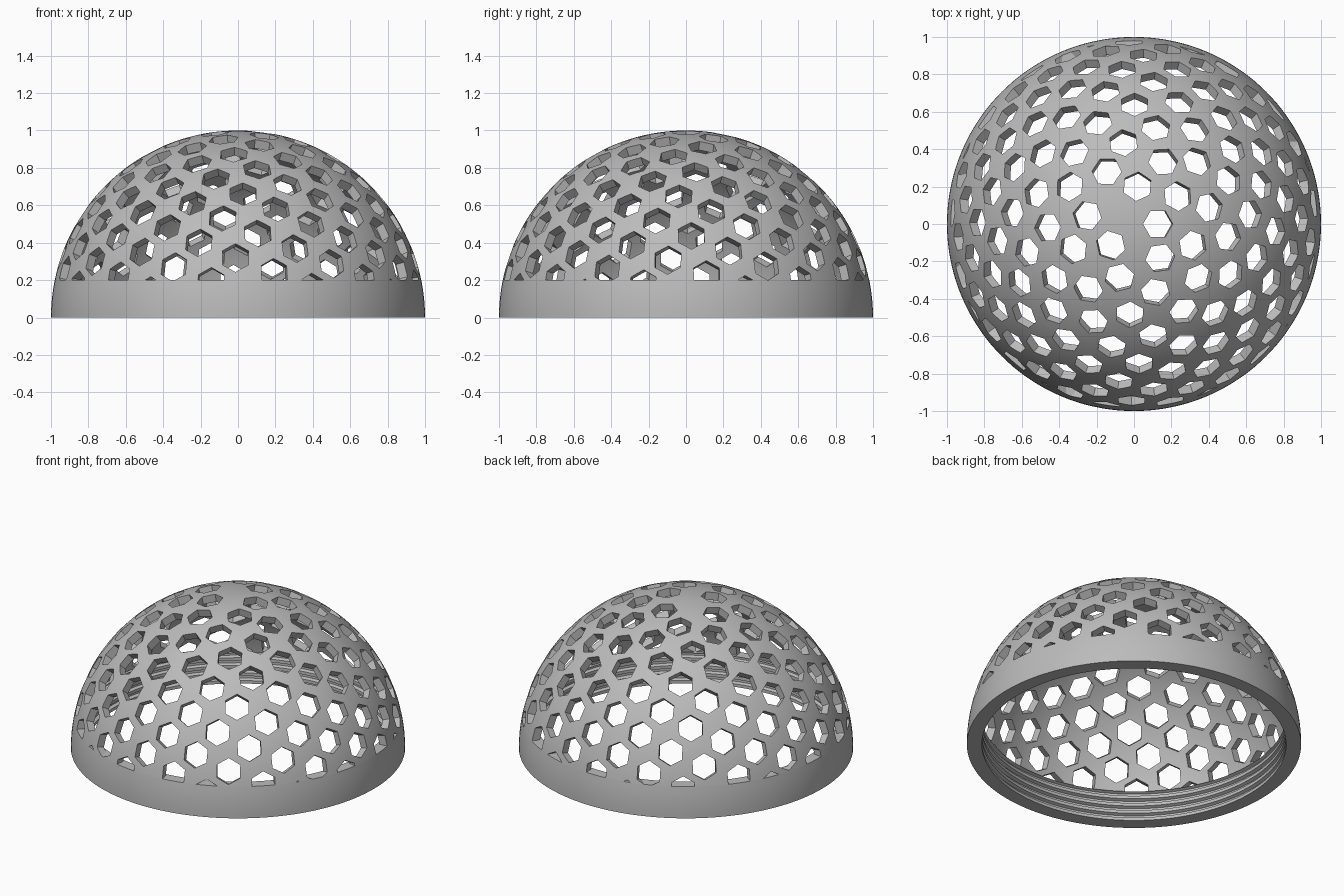
import bpy
import bmesh
from math import pi, sin, cos, acos, asin, sqrt
from mathutils import Matrix

if "Cube" in bpy.data.objects:
    bpy.data.objects.remove(bpy.data.objects["Cube"])

OUTER, INNER = 1.0, 0.95      # shell radii
BAND = 0.2                    # height of the solid threaded band
HOLE = 0.08                   # corner radius of the hexagonal holes
POINTS, OFFSET = 320, 1.33    # golden-spiral spread over a full sphere
SEGMENTS = 144

grey = bpy.data.materials.new("grey_plastic")
grey.use_nodes = True
grey.diffuse_color = (0.5, 0.5, 0.5, 1)
grey.node_tree.nodes["Principled BSDF"].inputs["Base Color"].default_value = (0.5, 0.5, 0.5, 1)


def lathe(bm, profile, segments, matrix=Matrix(), closed=True):
    """Revolve (radius, height) points about the local z axis."""
    rings = []
    for k in range(segments):
        a = 2 * pi * k / segments
        rings.append([bm.verts.new(matrix @ Matrix.Rotation(a, 4, "Z") @ Matrix.Translation((r, 0, z)).translation)
                      for r, z in profile])
    count = len(profile)
    for k in range(segments):
        a, b = rings[k], rings[(k + 1) % segments]
        for j in range(count if closed else count - 1):
            n = (j + 1) % count
            if profile[j][0] or profile[n][0]:
                bm.faces.new((a[j], b[j], b[n], a[n]))


def finish(bm, name):
    bmesh.ops.remove_doubles(bm, verts=bm.verts, dist=1e-5)
    bmesh.ops.recalc_face_normals(bm, faces=bm.faces)
    mesh = bpy.data.meshes.new(name)
    bm.to_mesh(mesh)
    bm.free()
    mesh.materials.append(grey)
    obj = bpy.data.objects.new(name, mesh)
    bpy.context.collection.objects.link(obj)
    return obj


def select(obj):
    bpy.ops.object.select_all(action="DESELECT")
    obj.select_set(True)
    bpy.context.view_layer.objects.active = obj


def arc(radius, z_low, z_high, steps):
    """Points of a circle from one height up to another."""
    start, end = asin(z_low / radius), asin(z_high / radius)
    pts = []
    for k in range(steps + 1):
        a = start + (end - start) * k / steps
        pts.append((radius * cos(a) if a < pi / 2 - 1e-6 else 0.0, radius * sin(a)))
    return pts


# Dome shell above the band
bm = bmesh.new()
lathe(bm, arc(OUTER, BAND, OUTER, 36) + arc(INNER, BAND, INNER, 36)[::-1], SEGMENTS)
dome = finish(bm, "perforated_dome")

# Hexagonal cutters pointing outwards along a golden spiral
bm = bmesh.new()
golden = (1 + sqrt(5)) / 2
prism = [(0, 0.88), (HOLE, 0.88), (HOLE, 1.06), (0, 1.06)]
for i in range(POINTS):
    height = 1 - 2 * (i + OFFSET) / (POINTS - 1 + 2 * OFFSET)
    if height < BAND - HOLE:
        break
    aim = Matrix.Rotation(2 * pi * i / golden, 4, "Z") @ Matrix.Rotation(acos(height), 4, "Y")
    lathe(bm, prism, 6, aim, closed=False)
cutter = finish(bm, "hole_cutter")
cutter.hide_render = True

select(dome)
cut = dome.modifiers.new("holes", "BOOLEAN")
cut.operation = "DIFFERENCE"
cut.solver = "EXACT"
cut.object = cutter
bpy.ops.object.modifier_apply(modifier=cut.name)
bpy.data.objects.remove(cutter)

# Solid band with an internal thread of four ridges
crest, root, ridges = 0.91, 0.93, 4
pitch = BAND / ridges
thread = []
for k in range(ridges):
    z = k * pitch
    thread += [(crest, z), (crest, z + pitch * 0.4), (root, z + pitch * 0.55), (root, z + pitch * 0.85)]
thread.append((crest, BAND))
bm = bmesh.new()
lathe(bm, arc(OUTER, 0, BAND, 6) + thread[::-1], SEGMENTS)
band = finish(bm, "threaded_band")

for obj in (dome, band):
    select(obj)
    bpy.ops.object.shade_smooth_by_angle(angle=pi / 7)
